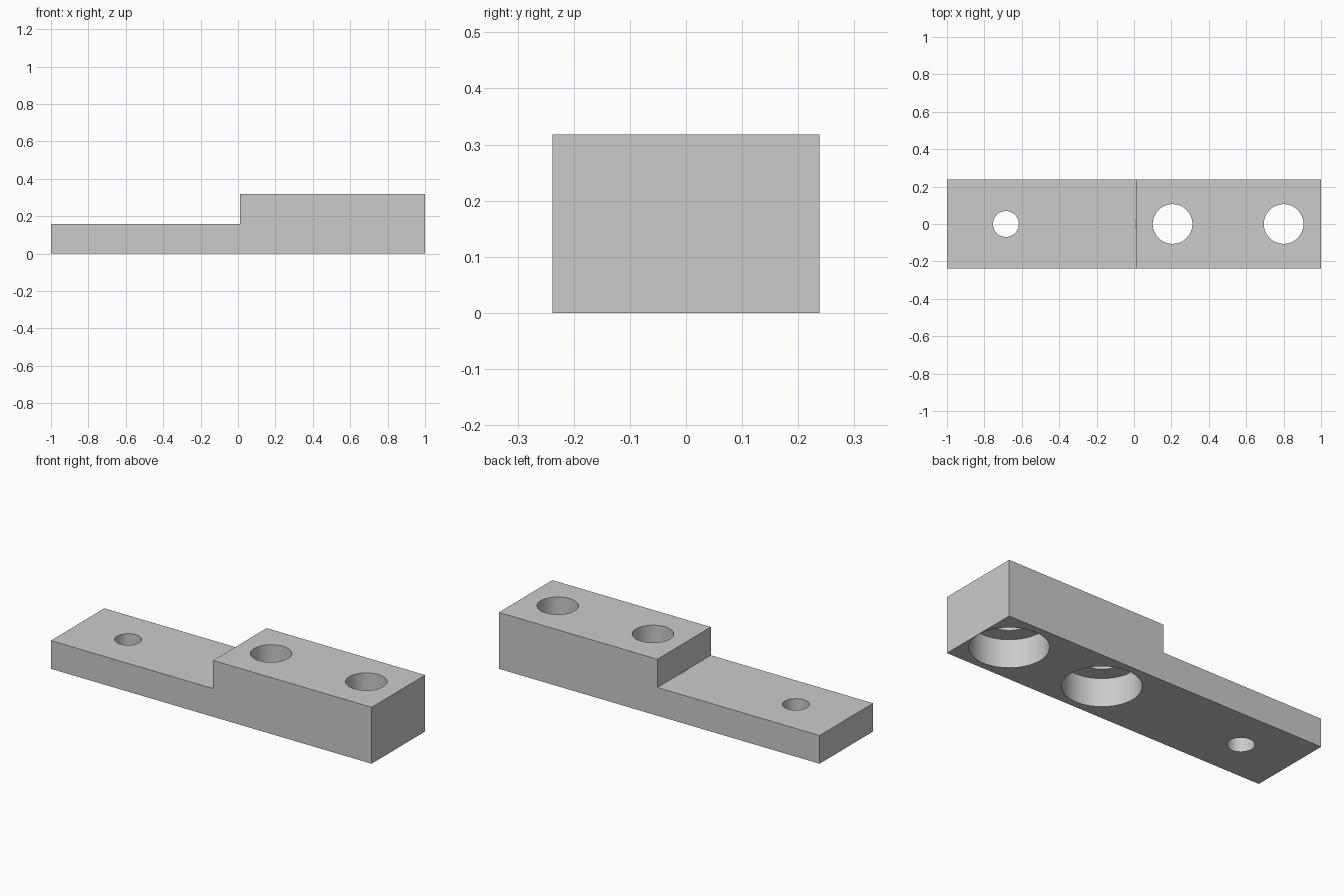
import bpy
import bmesh
from math import radians

if "Cube" in bpy.data.objects:
    bpy.data.objects.remove(bpy.data.objects["Cube"], do_unlink=True)

HALF_WIDTH = 0.238
THIN, THICK = 0.159, 0.318
STEP_X = 0.012

grey = bpy.data.materials.new("plain grey")
grey.use_nodes = True
grey.diffuse_color = (0.6, 0.6, 0.6, 1)
grey.node_tree.nodes["Principled BSDF"].inputs["Base Color"].default_value = (0.6, 0.6, 0.6, 1)

# Stepped bar: side profile extruded across the width
profile = [(-1, 0), (1, 0), (1, THICK), (STEP_X, THICK), (STEP_X, THIN), (-1, THIN)]
bm = bmesh.new()
side = bm.faces.new([bm.verts.new((x, -HALF_WIDTH, z)) for x, z in profile])
new = bmesh.ops.extrude_face_region(bm, geom=[side])["geom"]
bmesh.ops.translate(bm, vec=(0, 2 * HALF_WIDTH, 0),
                    verts=[v for v in new if isinstance(v, bmesh.types.BMVert)])
bmesh.ops.recalc_face_normals(bm, faces=bm.faces)
mesh = bpy.data.meshes.new("stepped_bar")
bm.to_mesh(mesh)
bm.free()
mesh.materials.append(grey)
bar = bpy.data.objects.new("stepped_bar", mesh)
bpy.context.collection.objects.link(bar)


def drill(x, radius, bottom, top):
    """Cut a vertical round hole through the bar between two heights."""
    bpy.ops.mesh.primitive_cylinder_add(vertices=64, radius=radius, depth=top - bottom,
                                        location=(x, 0, (top + bottom) / 2))
    cutter = bpy.context.object
    cutter.name = "hole_cutter"
    cutter.hide_render = True
    cutter.data.materials.append(grey)
    cut = bar.modifiers.new("hole", "BOOLEAN")
    cut.operation = "DIFFERENCE"
    cut.solver = "EXACT"
    cut.object = cutter
    bpy.context.view_layer.objects.active = bar
    bpy.ops.object.modifier_apply(modifier=cut.name)
    bpy.data.objects.remove(cutter, do_unlink=True)


# Small hole in the thin end
drill(-0.685, 0.069, -0.1, 0.5)

# Two bolt holes in the thick end, each with a wide counterbore underneath
for x in (0.206, 0.8):
    drill(x, 0.198, -0.1, THIN)
    drill(x, 0.106, -0.2, 0.5)

# Smooth hole walls, sharp edges
bpy.ops.object.select_all(action="DESELECT")
bar.select_set(True)
bpy.context.view_layer.objects.active = bar
bpy.ops.object.shade_smooth_by_angle(angle=radians(30))
